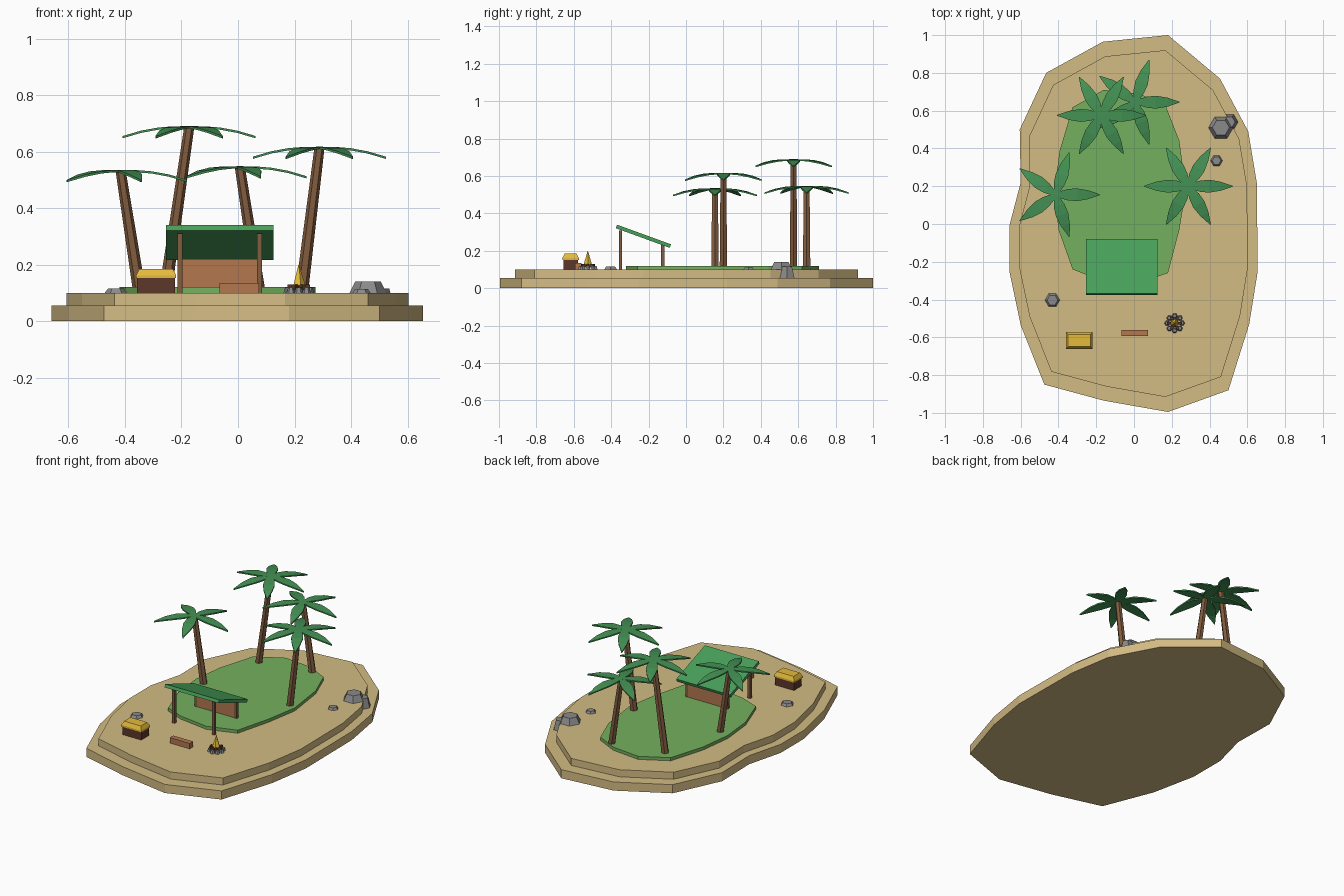
import bpy, math
from mathutils import Matrix, Vector

if "Cube" in bpy.data.objects:
    bpy.data.objects.remove(bpy.data.objects["Cube"])


def material(name, rgb):
    m = bpy.data.materials.new(name)
    lin = [((c / 255 + 0.055) / 1.055) ** 2.4 for c in rgb]
    m.diffuse_color = (*lin, 1)
    m.use_nodes = True
    m.node_tree.nodes["Principled BSDF"].inputs["Base Color"].default_value = m.diffuse_color
    return m


SAND = material("sand", (212, 188, 132))
GRASS = material("grass", (116, 176, 94))
TRUNK = material("trunk_brown", (130, 92, 63))
LEAF = material("palm_green", (68, 146, 84))
ROOF = material("roof_green", (72, 160, 90))
WALL = material("plank_orange", (178, 119, 78))
DARK = material("dark_wood", (92, 55, 42))
GOLD = material("gold", (228, 186, 60))
ROCK = material("rock_grey", (138, 138, 138))


def build(name, verts, faces, mat):
    me = bpy.data.meshes.new(name)
    me.from_pydata([tuple(v) for v in verts], [], faces)
    me.materials.append(mat)
    ob = bpy.data.objects.new(name, me)
    bpy.context.collection.objects.link(ob)
    return ob


def loft(name, lower, upper, mat):
    """Closed solid between two matching counter-clockwise loops."""
    n = len(lower)
    faces = [tuple(reversed(range(n))), tuple(range(n, 2 * n))]
    faces += [(i, (i + 1) % n, n + (i + 1) % n, n + i) for i in range(n)]
    return build(name, list(lower) + list(upper), faces, mat)


def slab(name, outline, z0, z1, mat):
    return loft(name, [(x, y, z0) for x, y in outline],
                [(x, y, z1) for x, y in outline], mat)


def ring(c, r, n, turn=0):
    return [Vector((c[0] + r * math.cos(turn + i * math.tau / n),
                    c[1] + r * math.sin(turn + i * math.tau / n), c[2])) for i in range(n)]


def frustum(name, base, r0, top, r1, n, mat, turn=0):
    return loft(name, ring(base, r0, n, turn), ring(top, r1, n, turn), mat)


def box(name, centre, size, mat, rot=None):
    sx, sy, sz = [s / 2 for s in size]
    rect = [(-sx, -sy), (sx, -sy), (sx, sy), (-sx, sy)]
    ob = slab(name, rect, -sz, sz, mat)
    m = Matrix.Translation(centre)
    ob.data.transform(m @ rot if rot else m)
    return ob


# Two sand tiers and the grass patch
shore = [(-.165, .965), (-.465, .80), (-.605, .50), (-.60, .22), (-.66, -.01), (-.66, -.25),
         (-.60, -.535), (-.475, -.85), (-.16, -.935), (.18, -.995), (.50, -.88), (.61, -.53),
         (.655, -.25), (.65, .22), (.605, .49), (.455, .77), (.18, 1.0)]
slab("lower_beach", shore, 0, .055, SAND)
slab("upper_beach", [(x * .92, y * .92) for x, y in shore], .055, .10, SAND)
lawn = [(-.16, .71), (-.325, .618), (-.394, .386), (-.42, .18), (-.40, -.03), (-.325, -.24),
        (-.20, -.29), (0, -.32), (.18, -.26), (.24, -.03), (.275, .18), (.24, .44),
        (.17, .62), (.03, .69)]
slab("grass_patch", lawn, .095, .12, GRASS)

# Palms: straight leaning trunk with a star of drooping leaves
LEAF_STEPS = [(0, .010, 0), (.06, .029, -.001), (.11, .034, -.005),
              (.17, .024, -.016), (.235, .002, -.035)]


def leaf(name, centre, angle):
    verts, faces = [], []
    for x, w, z in LEAF_STEPS:
        verts += [(x, -w, z), (x, w, z), (x, w, z - .008), (x, -w, z - .008)]
    for i in range(0, 4 * (len(LEAF_STEPS) - 1), 4):
        for a in range(4):
            b = (a + 1) % 4
            faces.append((i + a, i + 4 + a, i + 4 + b, i + b))
    e = len(verts) - 4
    faces += [(0, 1, 2, 3), (e + 3, e + 2, e + 1, e)]
    ob = build(name, verts, faces, LEAF)
    ob.data.transform(Matrix.Translation(centre) @ Matrix.Rotation(angle, 4, 'Z'))


def palm(i, x0, x1, y, top, leaves):
    frustum(f"palm_trunk_{i}", (x0, y, .10), .023, (x1, y, top - .006), .018, 6, TRUNK)
    for k in range(leaves):
        leaf(f"palm_{i}_leaf_{k + 1}", (x1, y, top), k * math.tau / leaves)


palm(1, -.348, -.415, .155, .535, 5)
palm(2, .225, .288, .20, .617, 6)
palm(3, -.258, -.173, .575, .69, 6)
palm(4, .075, .007, .645, .548, 5)

# Lean-to shelter
box("shelter_roof", (-.065, -.228, .278), (.38, .307, .02), ROOF,
    Matrix.Rotation(math.radians(-20), 4, 'X'))
for side, x in (("left", -.205), ("right", .076)):
    box(f"front_post_{side}", (x, -.35, .205), (.018, .018, .21), TRUNK)
    box(f"back_post_{side}", (x, -.125, .165), (.018, .018, .13), TRUNK)
box("shelter_wall", (-.065, -.125, .16), (.28, .014, .12), WALL)

# Bench
box("bench", (.005, -.577, .1175), (.14, .034, .035), WALL)

# Treasure chest with a tapered lid
box("chest_body", (-.29, -.617, .126), (.134, .078, .055), DARK)


def rect(hx, hy, z):
    return [(-.29 + a * hx, -.617 + b * hy, z) for a, b in ((-1, -1), (1, -1), (1, 1), (-1, 1))]


loft("chest_lid_rim", rect(.071, .044, .152), rect(.071, .044, .162), GOLD)
loft("chest_lid_top", rect(.071, .044, .162), rect(.059, .032, .185), GOLD)

# Campfire: stone ring, crossed logs, flame
fx, fy = .215, -.525
for i, p in enumerate(ring((fx, fy, .10), .039, 8)):
    frustum(f"fire_stone_{i + 1}", p, .015, p + Vector((0, 0, .018)), .010, 6, ROCK)
for i in range(3):
    box(f"fire_log_{i + 1}", (fx, fy, .12), (.078, .014, .018), DARK,
        Matrix.Rotation(i * math.pi / 3, 4, 'Z'))
frustum("flame", (fx, fy, .125), .024, (fx, fy, .20), .001, 5, GOLD)

# Rocks
for name, x, y, z0, z1, r in (("large_rock", .46, .51, .095, .14, .068),
                              ("shore_rock", .505, .54, .055, .115, .046),
                              ("small_rock", .437, .335, .095, .113, .035),
                              ("front_rock", -.432, -.403, .095, .115, .043)):
    frustum(name, (x, y, z0), r, (x, y, z1), r * .66, 6, ROCK)
